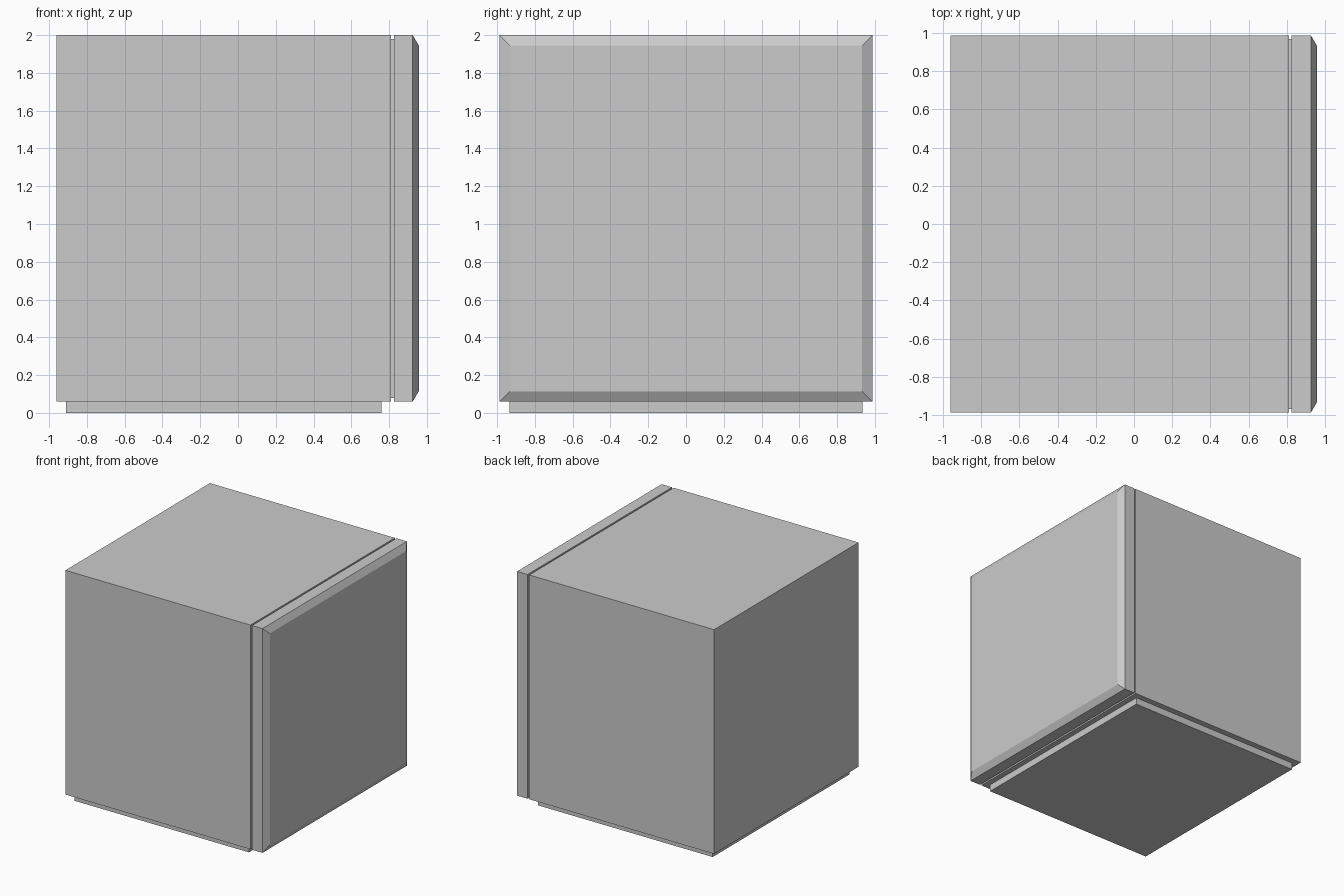
import bpy, bmesh

if "Cube" in bpy.data.objects:
    bpy.data.objects.remove(bpy.data.objects["Cube"])


def box(name, lo, hi):
    """Axis-aligned box between two corners."""
    bm = bmesh.new()
    bmesh.ops.create_cube(bm, size=1)
    for v in bm.verts:
        v.co = [(a + b) / 2 + c * (b - a) for a, b, c in zip(lo, hi, v.co)]
    mesh = bpy.data.meshes.new(name)
    bm.to_mesh(mesh)
    bm.free()
    obj = bpy.data.objects.new(name, mesh)
    bpy.context.collection.objects.link(obj)
    return obj


# Plinth, cabinet and the recessed seal behind the door
box("plinth", (-0.91, -0.935, 0), (0.76, 0.935, 0.06))
box("cabinet", (-0.96, -0.987, 0.06), (0.81, 0.987, 2))
box("door_seal", (0.81, -0.967, 0.08), (0.825, 0.967, 1.98))

# Door slab with a wide sloped border around its outer face
door = box("door", (0.825, -0.987, 0.06), (0.925, 0.987, 2))
bm = bmesh.new()
bm.from_mesh(door.data)
bm.normal_update()
front = max(bm.faces, key=lambda f: f.calc_center_median().x)
bmesh.ops.inset_region(bm, faces=[front], thickness=0.077)
for v in front.verts:
    v.co.x = 0.957
bm.to_mesh(door.data)
bm.free()
